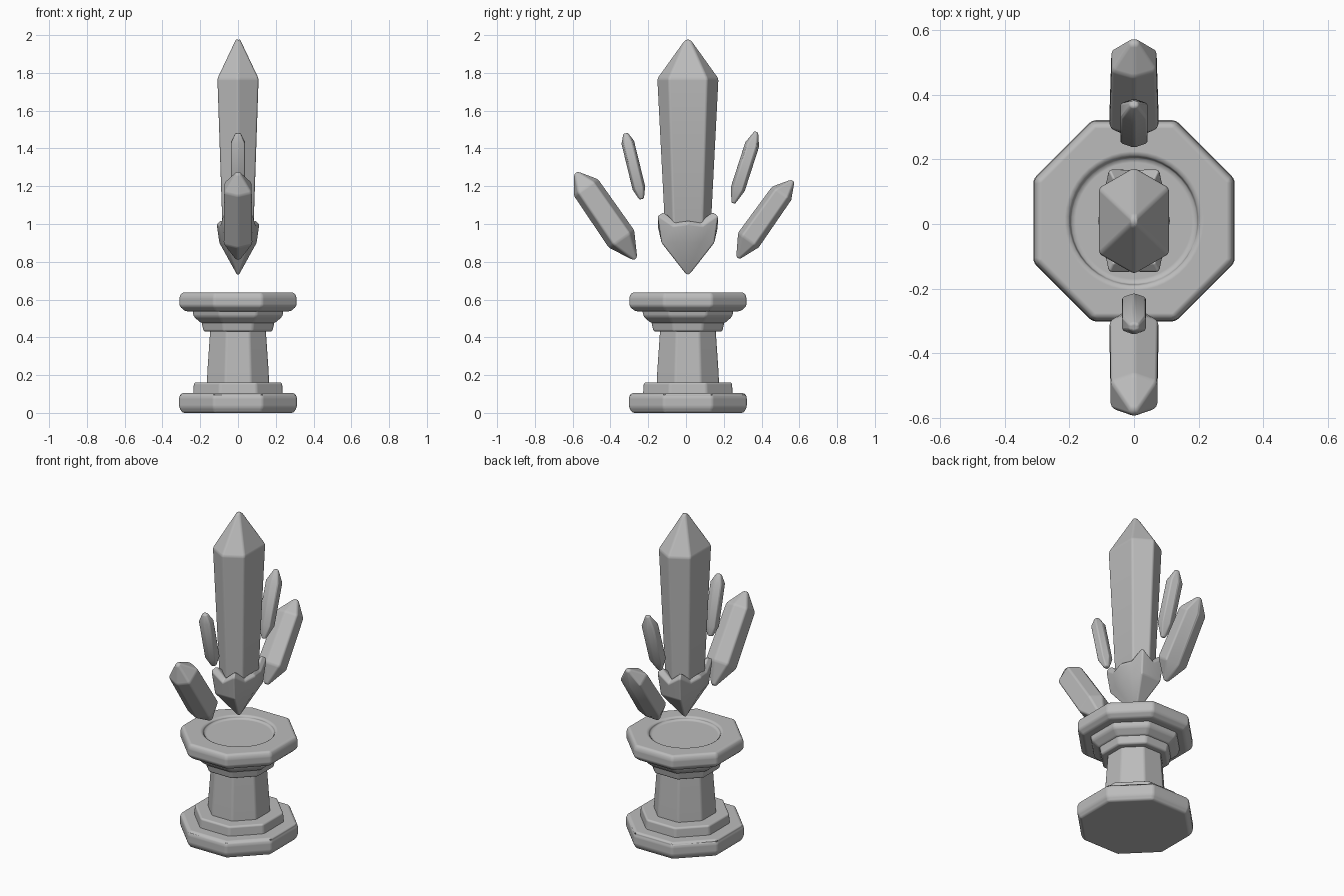
import bpy, bmesh, math
from mathutils import Vector

old = bpy.data.objects.get("Cube")
if old:
    bpy.data.objects.remove(old, do_unlink=True)

# One stone colour for everything
stone = bpy.data.materials.new("grey_stone")
stone.use_nodes = True
GREY = (0.5, 0.5, 0.5, 1)
stone.diffuse_color = GREY
stone.node_tree.nodes["Principled BSDF"].inputs["Base Color"].default_value = GREY

CENTRE_Y = 0.01


def loft(name, rings, bevel, segments=3):
    """Skin closed rings of points; a ring of one point makes a tip."""
    bm = bmesh.new()
    loops = [[bm.verts.new(p) for p in ring] for ring in rings]
    for a, b in zip(loops, loops[1:]):
        n = max(len(a), len(b))
        for i in range(n):
            j = (i + 1) % n
            quad = [a[i % len(a)], a[j % len(a)], b[j % len(b)], b[i % len(b)]]
            bm.faces.new(list(dict.fromkeys(quad)))
    for end in (loops[0], loops[-1]):
        if len(end) > 2:
            bm.faces.new(end)
    bmesh.ops.recalc_face_normals(bm, faces=bm.faces)
    for f in bm.faces:
        f.smooth = True
    mesh = bpy.data.meshes.new(name)
    bm.to_mesh(mesh)
    bm.free()
    mesh.materials.append(stone)
    obj = bpy.data.objects.new(name, mesh)
    bpy.context.collection.objects.link(obj)
    if bevel:
        mod = obj.modifiers.new("soft_edges", "BEVEL")
        mod.width = bevel
        mod.segments = segments
        mod.limit_method = "ANGLE"
        mod.angle_limit = math.radians(25)
        mod.harden_normals = True
    return obj


def polygon(sides, radius, z):
    """Ring with flat sides facing the axes."""
    step = math.tau / sides
    return [(radius * math.cos((i + 0.5) * step),
             CENTRE_Y + radius * math.sin((i + 0.5) * step), z) for i in range(sides)]


def tier(name, profile, bevel):
    """Octagonal tier from (half width, height) pairs."""
    k = 1 / math.cos(math.pi / 8)
    return loft(name, [polygon(8, r * k, z) for r, z in profile], bevel)


# Pedestal tiers
tier("base_slab", [(0.295, 0), (0.312, 0.03), (0.312, 0.085), (0.3, 0.105)], 0.012)
tier("base_step", [(0.238, 0.09), (0.233, 0.162)], 0.012)
tier("column", [(0.165, 0.15), (0.162, 0.22), (0.147, 0.44)], 0.01)
tier("lower_moulding", [(0.182, 0.43), (0.195, 0.49)], 0.012)
tier("upper_moulding", [(0.195, 0.475), (0.235, 0.51), (0.242, 0.55)], 0.012)
top = tier("top_slab", [(0.28, 0.538), (0.31, 0.565), (0.31, 0.615), (0.298, 0.637)], 0.012)

# Shallow round dish cut into the top slab
cutter = loft("dish_cutter", [polygon(48, r, z) for r, z in
                              ((0.192, 0.617), (0.204, 0.637), (0.208, 0.7))], 0)
cutter.hide_render = True
cutter.hide_viewport = True
cut = top.modifiers.new("dish", "BOOLEAN")
cut.operation = "DIFFERENCE"
cut.object = cutter
top.modifiers.move(1, 0)


def crystal(name, tip, foot, half_x, half_n, tip_len, foot_len, foot_scale=1.0,
            shift=0.0, blunt=0.0, bevel=0.01):
    """Six-sided shard along tip-foot in the YZ plane, with a point at each end."""
    tip, foot = Vector((0, *tip)), Vector((0, *foot))
    axis = (foot - tip).normalized()
    side = Vector((1, 0, 0))
    out = axis.cross(side)
    outline = [(0, 1), (1, 0.62), (1, -0.62), (0, -1), (-1, -0.62), (-1, 0.62)]

    def ring(centre, scale):
        return [centre + side * (x * half_x * scale) + out * (n * half_n * scale + shift)
                for x, n in outline]
    upper = ring(tip + axis * tip_len, 1)
    lower = ring(foot - axis * foot_len, foot_scale)
    if blunt:
        ends = ring(tip, blunt), ring(foot, blunt)
    else:
        ends = [tip], [foot]
    return loft(name, [ends[0], upper, lower, ends[1]], bevel)


# Large floating crystal
crystal("main_crystal", (CENTRE_Y, 2.0), (CENTRE_Y, 0.8), 0.109, 0.165, 0.23, 0.2, 0.76)

# Cup beneath it: corners rise on the broad sides, the sides between dip
corners = [(0.113, 0, 1.0), (0.078, 0.16, 1.045), (-0.078, 0.16, 1.045),
           (-0.113, 0, 1.0), (-0.078, -0.16, 1.045), (0.078, -0.16, 1.045)]
rim = []
for i, c in enumerate(corners):
    d = corners[(i + 1) % 6]
    rim += [c, ((c[0] + d[0]) / 2, (c[1] + d[1]) / 2, 0.99)]


def cup_ring(scale, lift=0.0, level=None):
    return [(x * scale, CENTRE_Y + y * scale, z + lift if level is None else level)
            for x, y, z in rim]


loft("crystal_cup", [[(0, CENTRE_Y, 0.722)], cup_ring(0.87, level=0.9),
                     cup_ring(1), cup_ring(0.82, 0.02), cup_ring(0.5, -0.02)], 0.008)

# Side shards, front pair then back pair
crystal("front_large_shard", (-0.595, 1.288), (-0.253, 0.793), 0.072, 0.08, 0.115, 0.155, 1.05)
crystal("back_large_shard", (0.58, 1.245), (0.262, 0.798), 0.07, 0.064, 0.11, 0.135, 1.08,
        shift=0.012)
crystal("front_small_shard", (-0.32, 1.48), (-0.235, 1.132), 0.037, 0.036, 0.05, 0.06,
        blunt=0.4, bevel=0.008)
crystal("back_small_shard", (0.372, 1.488), (0.25, 1.11), 0.042, 0.04, 0.07, 0.08,
        blunt=0.3, bevel=0.008)
